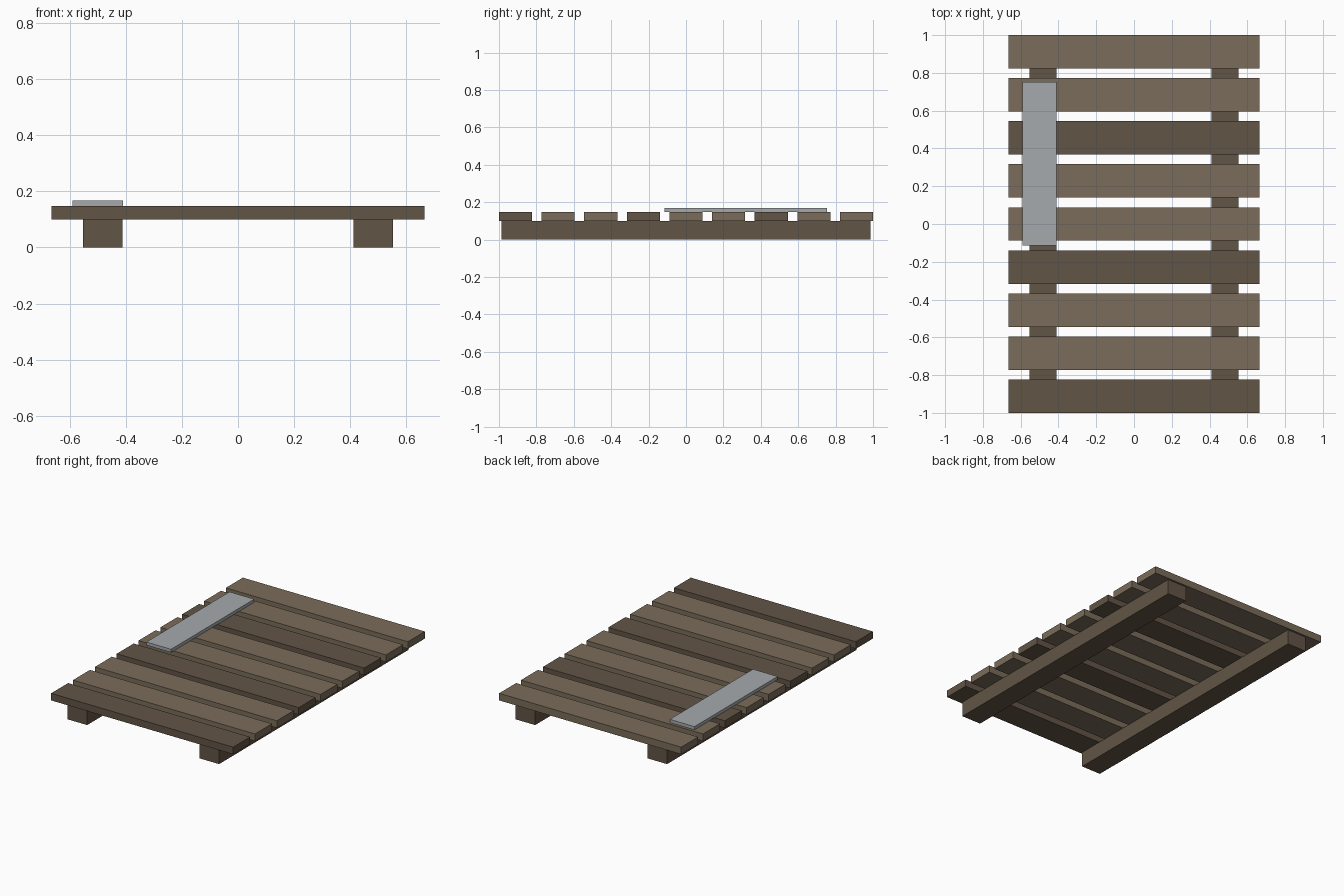
import bpy

if "Cube" in bpy.data.objects:
    bpy.data.objects.remove(bpy.data.objects["Cube"])


def material(name, rgb):
    mat = bpy.data.materials.new(name)
    mat.diffuse_color = (*rgb, 1)
    mat.use_nodes = True
    mat.node_tree.nodes["Principled BSDF"].inputs["Base Color"].default_value = mat.diffuse_color
    return mat


def box(name, x, y, z, mat):
    """Box from (min, max) ranges on each axis."""
    centre = [(a + b) / 2 for a, b in (x, y, z)]
    bpy.ops.mesh.primitive_cube_add(size=1, location=centre)
    obj = bpy.context.object
    obj.name = name
    obj.scale = [b - a for a, b in (x, y, z)]
    bpy.ops.object.transform_apply(location=False, rotation=False, scale=True)
    obj.data.materials.append(mat)
    return obj


dark_wood = material("dark_wood", (0.122, 0.089, 0.061))
light_wood = material("light_wood", (0.195, 0.150, 0.102))
metal = material("metal", (0.376, 0.402, 0.418))

BEAM_TOP = 0.10
PLANK_TOP = 0.147
PLANK_COUNT = 9
PLANK_WIDTH = 0.177

# Two long support beams
for side, x in (("left", (-0.553, -0.411)), ("right", (0.411, 0.553))):
    box(f"{side}_beam", x, (-0.987, 0.987), (0, BEAM_TOP), dark_wood)

# Cross planks, every third one darker
step = (2 - PLANK_WIDTH) / (PLANK_COUNT - 1)
for i in range(PLANK_COUNT):
    y = -1 + i * step
    box(f"plank_{i + 1}", (-0.665, 0.665), (y, y + PLANK_WIDTH),
        (BEAM_TOP, PLANK_TOP), light_wood if i % 3 else dark_wood)

# Metal repair strip lying on the planks
box("metal_strip", (-0.589, -0.409), (-0.115, 0.753), (PLANK_TOP, 0.168), metal)
